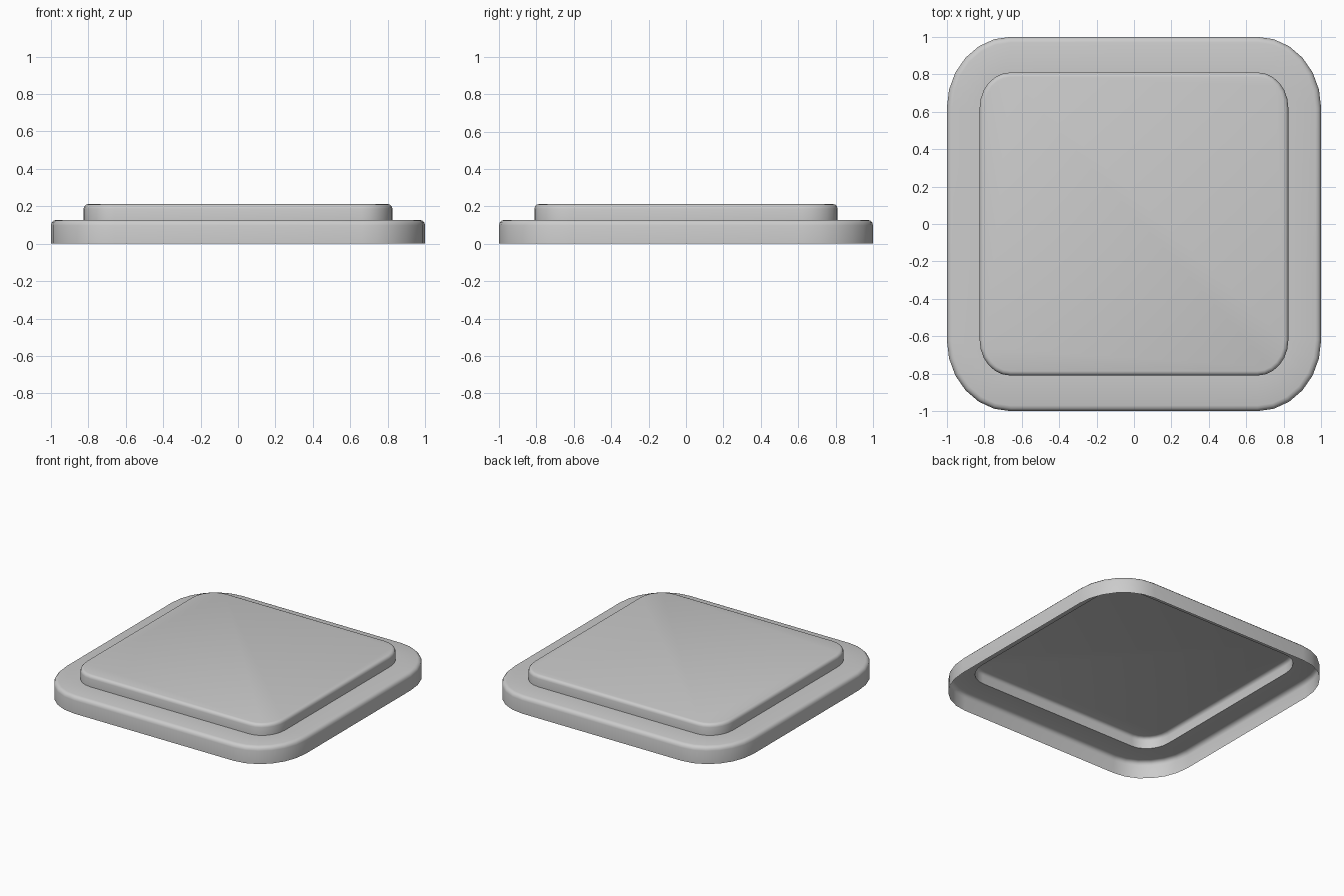
import bpy, bmesh, math

if "Cube" in bpy.data.objects:
    bpy.data.objects.remove(bpy.data.objects["Cube"])

CX, CY = 0.66, 0.62   # shared corner centres
SEG = 6               # sides per rounded corner


def ring(bm, hx, hy, z):
    """Rounded rectangle loop with half sizes hx, hy."""
    verts = []
    for q, (sx, sy) in enumerate([(1, 1), (-1, 1), (-1, -1), (1, -1)]):
        for i in range(SEG + 1):
            a = math.pi / 2 * (q + i / SEG)
            verts.append(bm.verts.new((sx * CX + (hx - CX) * math.cos(a),
                                       sy * CY + (hy - CY) * math.sin(a), z)))
    return verts


def bevel(hx, hy, z, r, n=3):
    """Rounded top edge as a list of ring sizes."""
    out = []
    for i in range(n + 1):
        a = math.pi / 2 * i / n
        d = r * (1 - math.cos(a))
        out.append((hx - d, hy - d, z - r + r * math.sin(a)))
    return out


# Stepped open-bottom shell: lower wall, ledge, raised wall, top panel
profile = [(1.0, 1.0, 0.0)] + bevel(1.0, 1.0, 0.128, 0.03)
profile += [(0.825, 0.81, 0.128)] + bevel(0.825, 0.81, 0.212, 0.024)

bm = bmesh.new()
rings = [ring(bm, *p) for p in profile]
for lo, hi in zip(rings, rings[1:]):
    n = len(lo)
    for i in range(n):
        j = (i + 1) % n
        bm.faces.new((lo[i], lo[j], hi[j], hi[i]))
bm.faces.new(rings[-1])

mesh = bpy.data.meshes.new("stepped_lid")
bm.to_mesh(mesh)
bm.free()
lid = bpy.data.objects.new("stepped_lid", mesh)
bpy.context.collection.objects.link(lid)

# Smooth shading with the sharp step kept
bpy.context.view_layer.objects.active = lid
lid.select_set(True)
bpy.ops.object.shade_smooth_by_angle(angle=math.radians(40))
